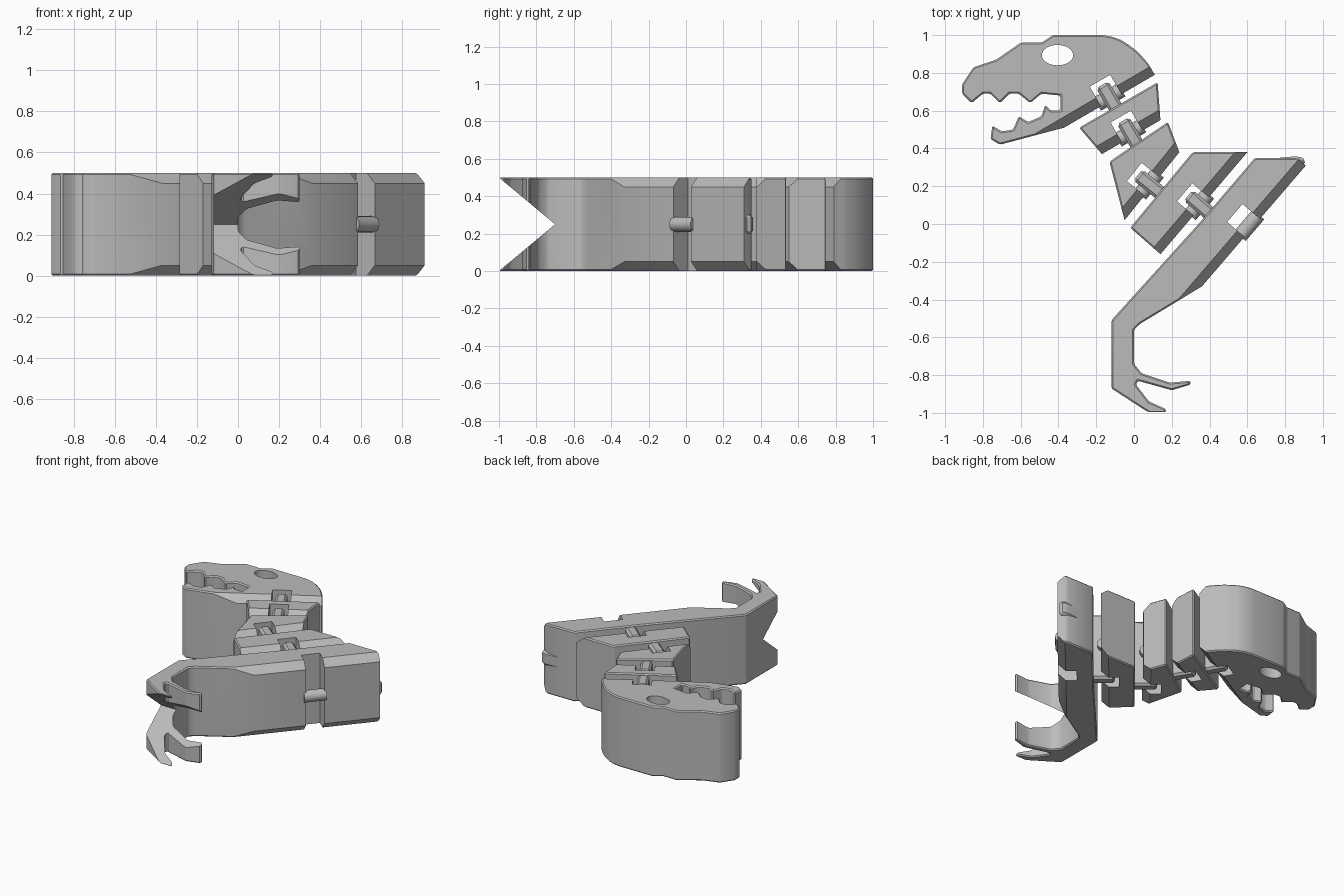
import bpy
import bmesh
from math import atan2, cos, sin, pi, radians
from mathutils import Matrix, Vector

if "Cube" in bpy.data.objects:
    bpy.data.objects.remove(bpy.data.objects["Cube"], do_unlink=True)

HEIGHT = 0.5
MIDDLE = HEIGHT / 2
CHAMFER = 0.05
SOFTEN = 0.008
PARTS = []

grey = bpy.data.materials.new("warm_grey_plastic")
grey.use_nodes = True
shade = (0.5, 0.5, 0.5, 1)
grey.diffuse_color = shade
grey.node_tree.nodes["Principled BSDF"].inputs["Base Color"].default_value = shade


def make_object(name, bm, keep=True):
    """Turn a bmesh into a linked object; kept parts get the material."""
    bmesh.ops.recalc_face_normals(bm, faces=bm.faces[:])
    mesh = bpy.data.meshes.new(name)
    bm.to_mesh(mesh)
    bm.free()
    obj = bpy.data.objects.new(name, mesh)
    bpy.context.collection.objects.link(obj)
    if keep:
        mesh.materials.append(grey)
        PARTS.append(obj)
    else:
        obj.hide_render = True
    return obj


def prism(name, outline, low=0, high=HEIGHT, chamfered=None, soften=SOFTEN, keep=True):
    """Extrude a plan outline (hundredths); chamfer one side, soften the rest."""
    bm = bmesh.new()
    base = [bm.verts.new((x / 100, y / 100, low)) for x, y in outline]
    top = [bm.verts.new((v.co.x, v.co.y, high)) for v in base]
    bm.faces.new(base)
    bm.faces.new(top)
    count = len(base)
    for i in range(count):
        j = (i + 1) % count
        bm.faces.new((base[i], base[j], top[j], top[i]))
    bmesh.ops.recalc_face_normals(bm, faces=bm.faces[:])
    if chamfered is not None:
        j = (chamfered + 1) % count
        rims = [bm.edges.get((ring[chamfered], ring[j])) for ring in (base, top)]
        bmesh.ops.bevel(bm, geom=rims, offset=CHAMFER, offset_type='OFFSET',
                        segments=1, affect='EDGES', clamp_overlap=False)
    if soften:
        bm.normal_update()
        level = [e for e in bm.edges
                 if all(min(abs(v.co.z - low), abs(v.co.z - high)) < 1e-4 for v in e.verts)
                 and any(abs(f.normal.z) < 0.1 for f in e.link_faces)]
        bmesh.ops.bevel(bm, geom=level, offset=soften, offset_type='OFFSET',
                        segments=1, affect='EDGES', clamp_overlap=True)
    return make_object(name, bm, keep)


def cylinder(name, matrix, radius, depth, sides, keep=True):
    bm = bmesh.new()
    bmesh.ops.create_cone(bm, cap_ends=True, segments=sides, radius1=radius,
                          radius2=radius, depth=depth, matrix=matrix)
    return make_object(name, bm, keep)


def carve(target, cutter):
    """Subtract a cutter from a part and discard the cutter."""
    mod = target.modifiers.new("cut", 'BOOLEAN')
    mod.operation = 'DIFFERENCE'
    mod.solver = 'EXACT'
    mod.object = cutter
    bpy.context.view_layer.objects.active = target
    bpy.ops.object.modifier_apply(modifier=mod.name)
    bpy.data.objects.remove(cutter, do_unlink=True)


def strip(middle, outward, near, far, width):
    """Plan rectangle running along the outward direction of a joint."""
    side = Vector((-outward.y, outward.x)) * width / 2
    ends = [middle + outward * near, middle + outward * far]
    corners = (ends[0] - side, ends[0] + side, ends[1] + side, ends[1] - side)
    return [tuple(c) for c in corners]


def joint(label, part, middle, edge, reach):
    """Slot in a side of the part, a cross pin in it, and the next part's tongue."""
    along = Vector(edge).normalized()
    outward = Vector((along.y, -along.x))
    middle = Vector(middle)
    carve(part, prism("slot", strip(middle, outward, -12, 8, 12.5),
                      low=-0.1, high=HEIGHT + 0.1, soften=0, keep=False))
    centre = (middle - outward * 2) / 100
    turn = Matrix.Rotation(atan2(along.y, along.x), 4, 'Z') @ Matrix.Rotation(pi / 2, 4, 'Y')
    place = Matrix.Translation((centre.x, centre.y, MIDDLE)) @ turn
    cylinder(label + "_pin", place, 0.04, 0.15, 16)
    if reach:
        prism(label + "_tongue", strip(middle, outward, -9.5, reach, 7.5),
              low=0.01, high=HEIGHT - 0.01, soften=0.015)


# Head: skull, rounded back, lower jaw, then the teeth
head = prism("head", [
    (-91, 74), (-85, 83), (-73, 87), (-60, 96), (-49, 96), (-43, 100),
    (-16, 100), (-11, 99), (-7, 97.5), (-3, 95), (1, 92), (4, 89), (7.5, 85), (11, 79),
    (-37, 51), (-71, 42), (-76, 45), (-75, 52),
    (-70, 49), (-64, 50), (-61, 57), (-56, 54), (-49, 57), (-47, 63), (-44, 60),
    (-39, 60), (-39, 68), (-49, 69), (-55, 64), (-61, 69), (-66, 69), (-71, 64),
    (-76, 69), (-80, 69), (-86, 64), (-91, 69)], chamfered=13)

# Eye hole through the head
oval = Matrix.Translation((-0.405, 0.894, MIDDLE)) @ Matrix.Diagonal((1, 0.65, 1, 1))
carve(head, cylinder("eye_cutter", oval, 0.083, 1, 32, keep=False))

# Neck and body blocks
upper_neck = prism("upper_neck", [(-29, 51), (12.5, 75), (14, 55), (-17, 37)], chamfered=2)
lower_neck = prism("lower_neck", [(-13, 33), (18, 54), (24, 38), (-5, 2)], chamfered=2)
torso = prism("torso", [(-2, -2), (31, 38), (60, 38), (14, -16)], chamfered=2)

# Leg from hip to two-toed foot
leg = prism("leg", [
    (64, 35), (86, 35), (91, 31), (36, -33), (3, -53), (0, -56), (0, -74),
    (4, -79), (19, -84), (30, -83), (30, -85), (20, -88), (2, -83), (1, -85),
    (8, -94), (17, -98), (17, -100), (8, -100), (-12, -87), (-12, -51), (35, 1)],
    chamfered=2)

# Wedge that splits the foot into upper and lower claws
bm = bmesh.new()
rise = MIDDLE * 1.2
profile = [(-0.7, MIDDLE), (-1.06, MIDDLE + rise), (-1.06, MIDDLE - rise)]
wedge = bm.faces.new([bm.verts.new((-0.5, y, z)) for y, z in profile])
pushed = bmesh.ops.extrude_face_region(bm, geom=[wedge])["geom"]
bmesh.ops.translate(bm, vec=(1, 0, 0),
                    verts=[g for g in pushed if isinstance(g, bmesh.types.BMVert)])
carve(leg, make_object("foot_cutter", bm, keep=False))

# Small fin behind the hip
prism("hip_fin", [(66, 34), (87, 36), (91, 34), (90, 31)],
      low=MIDDLE - 0.05, high=MIDDLE + 0.05, soften=0.015)

# Linked joints from the head down; the last one is open
joint("head_joint", head, (-12, 65.5), (48, 28), 7)
joint("neck_joint", upper_neck, (-1, 46.5), (31, 18), 8)
joint("chest_joint", lower_neck, (9.5, 20), (29, 36), 9)
joint("hip_joint", torso, (36, 9), (46, 54), 9)
joint("leg_joint", leg, (62.5, -2), (55, 64), 0)

# Smooth only the rounded surfaces
bpy.ops.object.select_all(action='DESELECT')
for part in PARTS:
    part.select_set(True)
bpy.context.view_layer.objects.active = head
bpy.ops.object.shade_smooth_by_angle(angle=radians(25))
